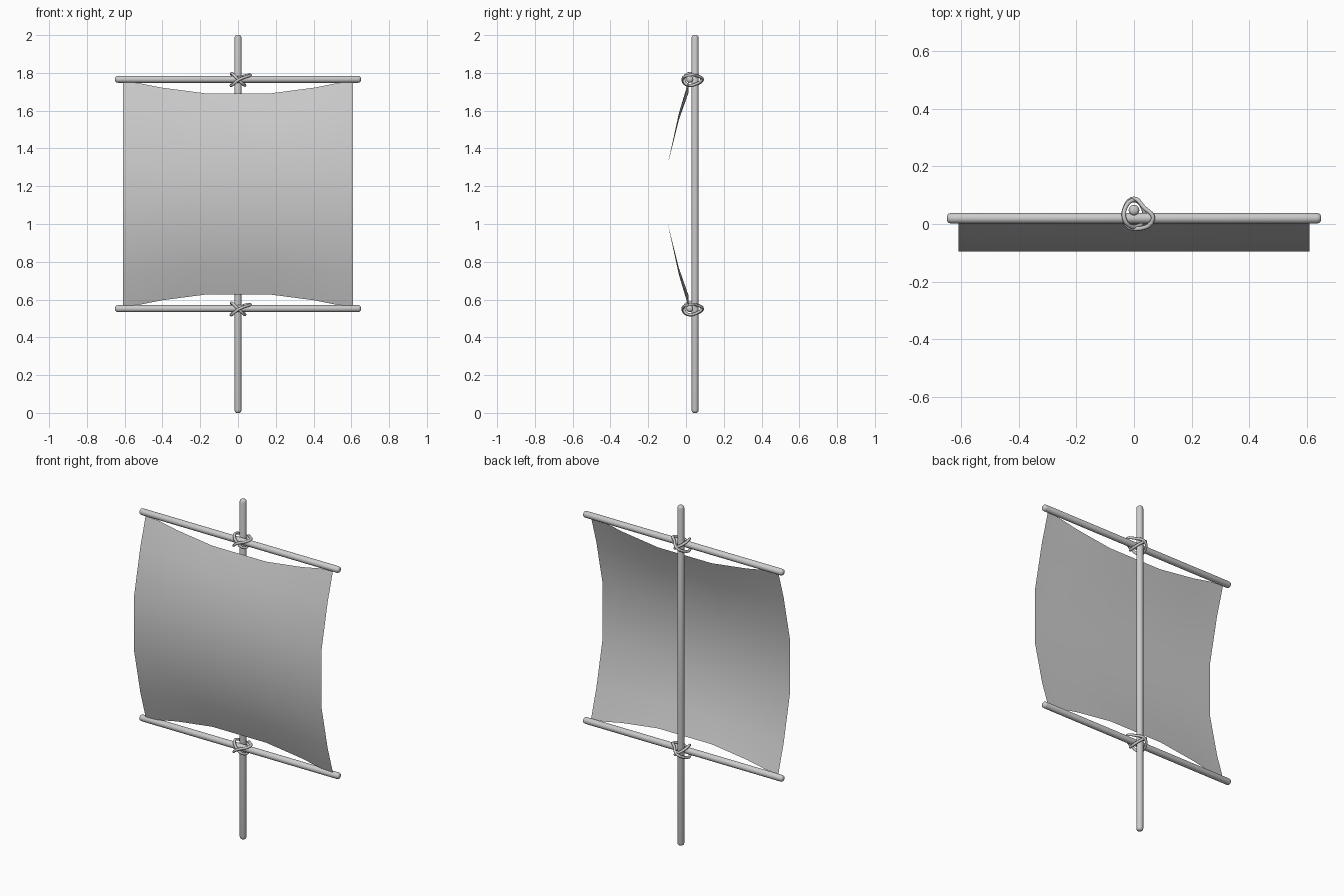
import bpy, bmesh, math
from mathutils import Vector

if "Cube" in bpy.data.objects:
    bpy.data.objects.remove(bpy.data.objects["Cube"])


def finish(name, bm):
    me = bpy.data.meshes.new(name)
    bm.to_mesh(me)
    bm.free()
    for p in me.polygons:
        p.use_smooth = True
    ob = bpy.data.objects.new(name, me)
    bpy.context.collection.objects.link(ob)
    return ob


def pole(name, a, b, r, sides=16):
    """Round pole from a to b with softly domed ends."""
    a, b = Vector(a), Vector(b)
    d = (b - a).normalized()
    u = d.orthogonal().normalized()
    v = d.cross(u)
    length = (b - a).length
    cap = [(0.0, 0.5), (0.25, 0.85), (0.8, 1.0)]
    profile = [(t * r, s * r) for t, s in cap]
    profile += [(length - t * r, s * r) for t, s in reversed(cap)]
    bm = bmesh.new()
    rings = []
    for t, s in profile:
        angles = [2 * math.pi * i / sides for i in range(sides)]
        rings.append([bm.verts.new(a + d * t + (u * math.cos(k) + v * math.sin(k)) * s)
                      for k in angles])
    for lo, hi in zip(rings, rings[1:]):
        for i in range(sides):
            j = (i + 1) % sides
            bm.faces.new((lo[i], lo[j], hi[j], hi[i]))
    bm.faces.new(rings[0][::-1])
    bm.faces.new(rings[-1])
    return finish(name, bm)


def rope(name, points, z):
    """Closed smooth rope loop, lifted to height z."""
    cu = bpy.data.curves.new(name, 'CURVE')
    cu.dimensions = '3D'
    cu.bevel_depth = 0.0075
    cu.bevel_resolution = 2
    cu.resolution_u = 5
    sp = cu.splines.new('BEZIER')
    sp.bezier_points.add(len(points) - 1)
    sp.use_cyclic_u = True
    for bp, (x, y, dz) in zip(sp.bezier_points, points):
        bp.co = (x, y, z + dz)
        bp.handle_left_type = bp.handle_right_type = 'AUTO'
    ob = bpy.data.objects.new(name, cu)
    bpy.context.collection.objects.link(ob)


# Mast and the two yards
pole("mast", (0, 0.048, 0), (0, 0.048, 2), 0.0187)
YARDS = {"upper": 1.766, "lower": 0.552}
for label, z in YARDS.items():
    pole(label + "_yard", (-0.65, 0.02, z), (0.65, 0.02, z), 0.0185)

# Crossed rope lashings where the yards meet the mast
falling = [(0, -0.01, 0), (0.033, 0.012, -0.031), (0.031, 0.055, -0.024),
           (0, 0.083, 0), (-0.031, 0.055, 0.022), (-0.031, 0.012, 0.03)]
rising = [(0.005, -0.017, -0.002), (0.066, 0.018, 0.022), (0.034, 0.058, 0.018),
          (0, 0.088, 0.0), (-0.032, 0.055, -0.026), (-0.032, 0.008, -0.032)]
for label, z in YARDS.items():
    rope(label + "_lashing_falling", falling, z)
    rope(label + "_lashing_rising", rising, z)

# Billowing sail: columns carry the edge sag, rows carry the belly
columns = [(-0.61, 0.0), (-0.53, 0.005), (-0.405, 0.03), (-0.175, 0.06),
           (0.175, 0.06), (0.405, 0.03), (0.53, 0.005), (0.61, 0.0)]
rows = [(0.593, 0.012, 1.0), (0.43, -0.037, 0.6), (0.16, -0.096, 0.0)]
rows += [(-h, y, s) for h, y, s in reversed(rows)]
bm = bmesh.new()
grid = []
for h, y, s in rows:
    sign = 1 if h > 0 else -1
    grid.append([bm.verts.new((x, y, 1.159 + h - sign * sag * s)) for x, sag in columns])
for top, low in zip(grid, grid[1:]):
    for i in range(len(columns) - 1):
        bm.faces.new((top[i], low[i], low[i + 1], top[i + 1]))
finish("sail", bm)
